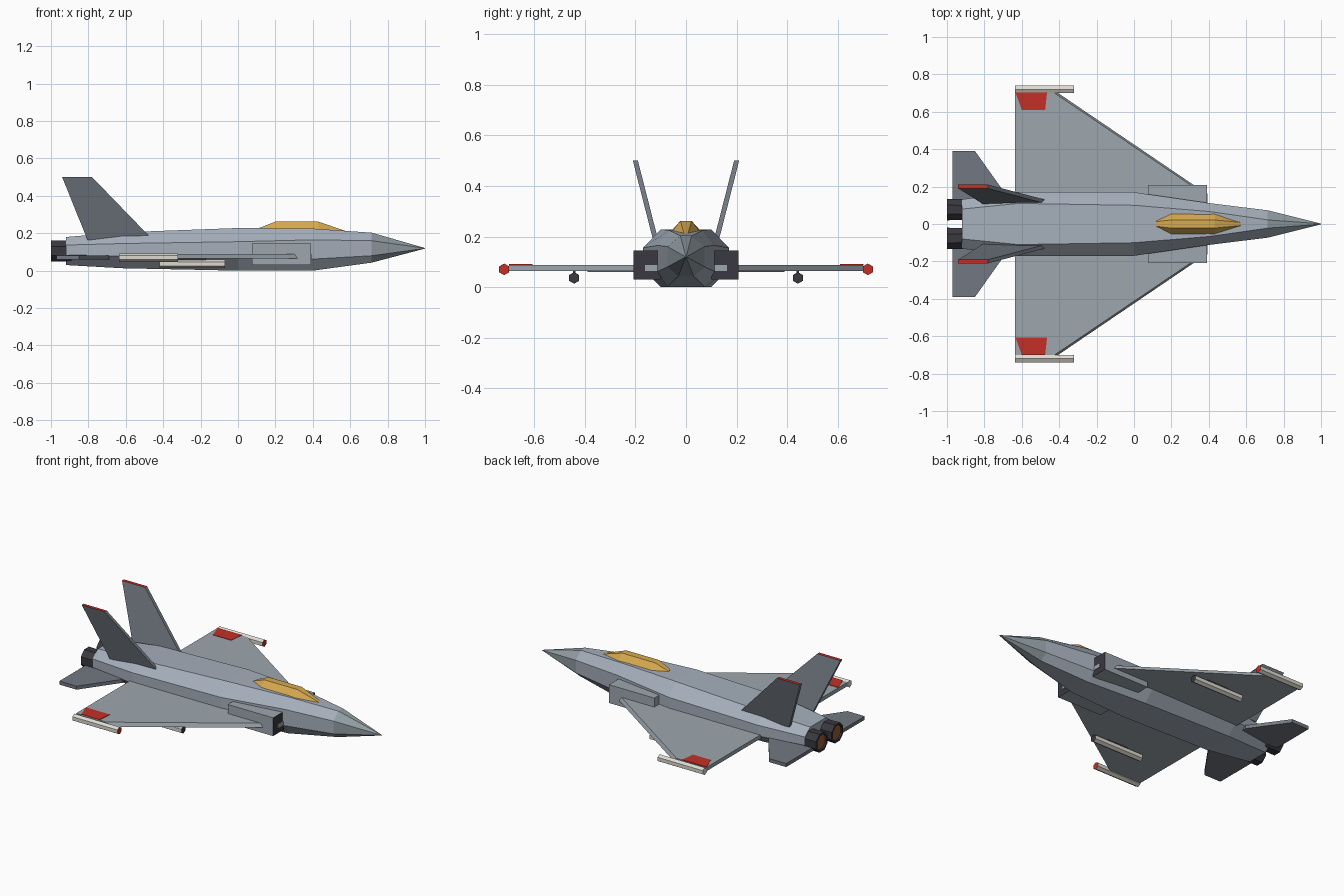
import bpy, bmesh, math
from mathutils import Vector

old = bpy.data.objects.get("Cube")
if old:
    bpy.data.objects.remove(old, do_unlink=True)


def material(name, *rgb):
    m = bpy.data.materials.new(name)
    m.use_nodes = True
    m.diffuse_color = (*rgb, 1)
    m.node_tree.nodes["Principled BSDF"].inputs["Base Color"].default_value = (*rgb, 1)
    return m


BODY = material("light blue grey", 0.38, 0.43, 0.50)
WING = material("wing grey", 0.34, 0.39, 0.43)
TAIL = material("slate grey", 0.17, 0.19, 0.225)
NOSE = material("nose grey", 0.28, 0.33, 0.36)
DARK = material("charcoal", 0.04, 0.04, 0.05)
GOLD = material("amber glass", 0.68, 0.40, 0.08)
RED = material("red", 0.56, 0.03, 0.02)
RUST = material("burnt orange", 0.30, 0.11, 0.035)
IVORY = material("ivory", 0.72, 0.70, 0.63)


def loft(name, rings, mats, rule=None):
    """Skin a list of equal rings, cap the ends, colour faces by rule."""
    bm = bmesh.new()
    rows = [[bm.verts.new(p) for p in ring] for ring in rings]
    n = len(rows[0])
    for a, b in zip(rows, rows[1:]):
        for i in range(n):
            j = (i + 1) % n
            bm.faces.new((a[i], a[j], b[j], b[i]))
    bm.faces.new(rows[0])
    bm.faces.new(rows[-1])
    bmesh.ops.recalc_face_normals(bm, faces=bm.faces)
    bm.normal_update()
    if rule:
        for f in bm.faces:
            f.material_index = int(rule(f))
    me = bpy.data.meshes.new(name)
    bm.to_mesh(me)
    bm.free()
    for m in mats:
        me.materials.append(m)
    ob = bpy.data.objects.new(name, me)
    bpy.context.collection.objects.link(ob)
    return ob


def slab(name, outline, z0, z1, mats, rule=None):
    return loft(name, [[(x, y, z) for x, y in outline] for z in (z0, z1)], mats, rule)


def box(name, x, y, z, mats, rule=None):
    return slab(name, [(x[0], y[0]), (x[1], y[0]), (x[1], y[1]), (x[0], y[1])], *z, mats, rule)


def ring(x, y, z, r, n, turn=0):
    angles = [2 * math.pi * (i + turn) / n for i in range(n)]
    return [(x, y + r * math.cos(a), z + r * math.sin(a)) for a in angles]


def faces_front(f):
    return f.normal.x > 0.9


def missile(name, x0, x1, y, z, tip):
    loft(name, [ring(x, y, z, 0.023, 6, 0.5) for x in (x0, x1)], [IVORY, tip], faces_front)


# Fuselage: eight-sided sections
def section(x, top_w, side_w, low_w, top, upper, lower, bottom):
    half = [(top_w, top), (side_w, upper), (side_w, lower), (low_w, bottom)]
    pts = half + [(-y, z) for y, z in reversed(half)]
    return [(x, y, z) for y, z in pts]


loft("fuselage", [
    section(-0.92, 0.08, 0.132, 0.07, 0.18, 0.137, 0.085, 0.03),
    section(-0.62, 0.11, 0.17, 0.10, 0.205, 0.145, 0.078, 0.013),
    section(0.0, 0.10, 0.17, 0.10, 0.228, 0.155, 0.07, 0.0),
    section(0.40, 0.067, 0.112, 0.075, 0.225, 0.165, 0.062, 0.0),
    section(0.715, 0.022, 0.073, 0.03, 0.203, 0.16, 0.08, 0.043),
    section(1.0, 0.001, 0.002, 0.001, 0.121, 0.12, 0.119, 0.118),
], [BODY, NOSE], lambda f: f.calc_center_median().x > 0.73)


# Canopy
def canopy_ring(x, ridge, width, top, mid):
    return [(x, -ridge, top), (x, ridge, top), (x, width, mid),
            (x, width * 0.7, 0.18), (x, -width * 0.7, 0.18), (x, -width, mid)]


loft("canopy", [
    canopy_ring(0.115, 0.012, 0.02, 0.229, 0.215),
    canopy_ring(0.20, 0.022, 0.06, 0.262, 0.22),
    canopy_ring(0.43, 0.022, 0.06, 0.262, 0.214),
    canopy_ring(0.575, 0.008, 0.014, 0.212, 0.20),
], [GOLD])

for side, s in (("port", 1), ("starboard", -1)):
    # Main wing, with a slightly sloped leading edge
    lower = [(-0.635, 0), (0.32, 0), (0.32, 0.208), (-0.41, 0.703), (-0.635, 0.703)]
    upper = [(-0.635, 0), (0.31, 0), (0.31, 0.203), (-0.425, 0.70), (-0.635, 0.70)]
    loft(side + "_wing", [[(x, s * y, z) for x, y in pts]
                          for pts, z in ((lower, 0.064), (upper, 0.088))], [WING])

    # Red panel near the wing tip
    y0 = 0.61 if s > 0 else -0.70
    slab(side + "_wing_panel", [(-0.60, y0), (-0.475, y0), (-0.465, y0 + 0.092),
                                (-0.633, y0 + 0.092)], 0.086, 0.0905, [RED])

    # Wing tip and underwing missiles
    missile(side + "_tip_missile", -0.635, -0.32, s * 0.72, 0.07, RED)
    missile(side + "_underwing_missile", -0.42, -0.07, s * 0.443, 0.036, DARK)
    box(side + "_pylon", (-0.32, -0.17), (s * 0.438, s * 0.448), (0.05, 0.068), [DARK])

    # Air intake with a dark mouth and a splitter bar
    box(side + "_intake", (0.075, 0.39), (s * 0.10, s * 0.208), (0.03, 0.145),
        [WING, DARK], faces_front)
    box(side + "_intake_splitter", (0.30, 0.394), (s * 0.09, s * 0.163), (0.064, 0.088), [WING])

    # Horizontal stabilizer
    stab = [(-0.97, 0.08), (-0.69, 0.08), (-0.69, 0.165), (-0.85, 0.39), (-0.97, 0.39)]
    slab(side + "_stabilizer", [(x, s * y) for x, y in stab], 0.06, 0.082, [TAIL])

    # Canted tail fin with a red top edge
    fin = [(-0.805, 0.165), (-0.455, 0.165), (-0.475, 0.185), (-0.78, 0.50), (-0.94, 0.50)]
    loft(side + "_tail_fin", [[(x, s * (0.12 + (z - 0.185) * 0.255 + t), z) for x, z in fin]
                              for t in (-0.01, 0.01)],
         [TAIL, RED], lambda f: f.normal.z > 0.9)

    # Engine nozzle with a recessed glowing disc
    loft(side + "_nozzle", [ring(x, s * 0.077, 0.105, r, 8, 0.5) for x, r in
                            ((-0.88, 0.058), (-0.92, 0.06), (-1.0, 0.062),
                             (-1.0, 0.05), (-0.99, 0.049))],
         [DARK, RUST], lambda f: len(f.verts) == 8 and f.calc_center_median().x < -0.95)
